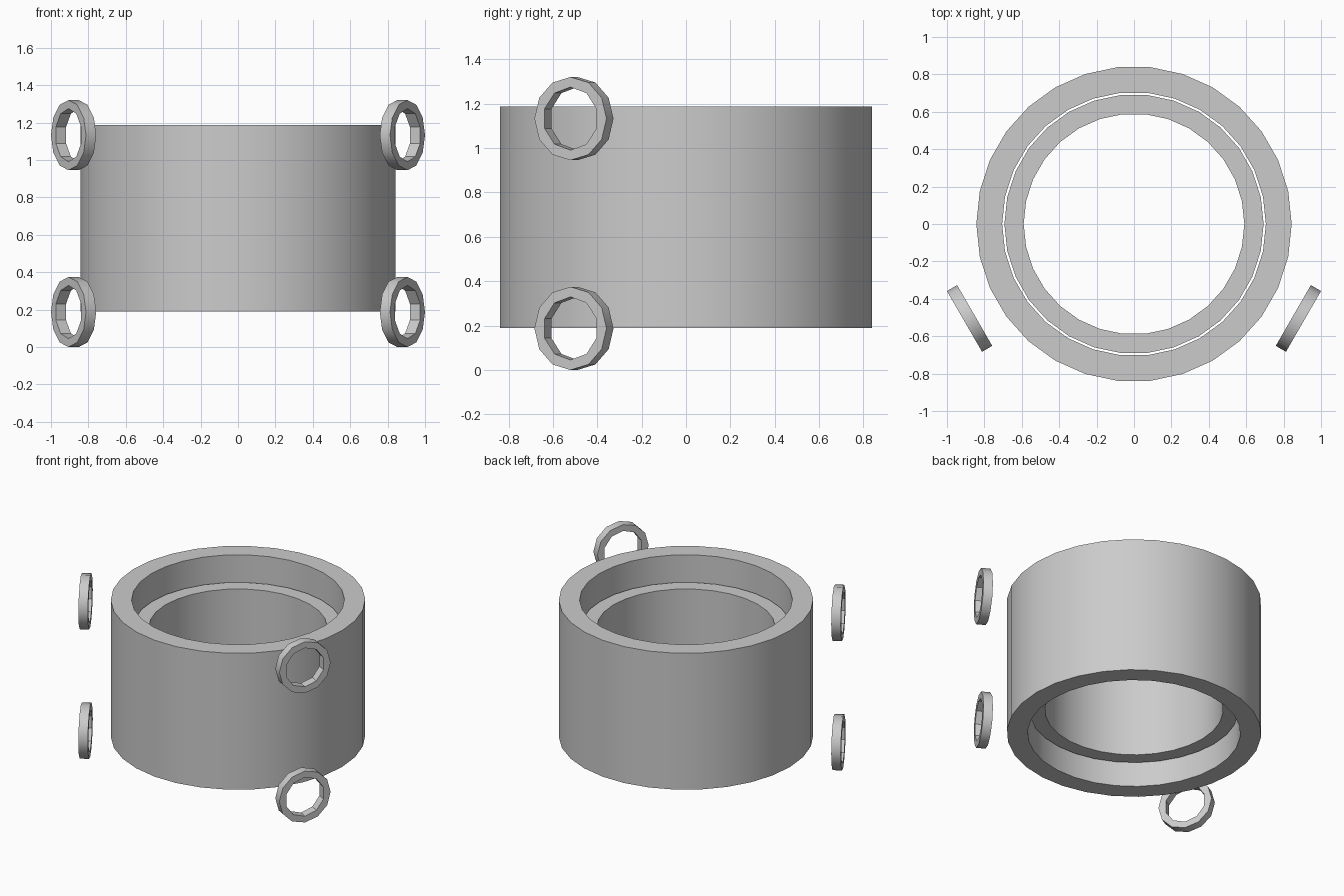
import bpy
import math

cube = bpy.data.objects.get("Cube")
if cube:
    bpy.data.objects.remove(cube, do_unlink=True)

grey = bpy.data.materials.new("light_grey")
grey.use_nodes = True
colour = (0.6, 0.6, 0.6, 1)
grey.diffuse_color = colour
grey.node_tree.nodes["Principled BSDF"].inputs["Base Color"].default_value = colour


def circle(radius, sides, z):
    return [(radius * math.cos(2 * math.pi * i / sides),
             radius * math.sin(2 * math.pi * i / sides), z) for i in range(sides)]


def finish(obj):
    obj.data.materials.append(grey)
    bpy.ops.object.select_all(action='DESELECT')
    obj.select_set(True)
    bpy.context.view_layer.objects.active = obj
    bpy.ops.object.shade_smooth_by_angle(angle=math.radians(33))


def tube(name, outer, inner, bottom, top, sides):
    """Upright tube made from four loops joined by quads."""
    loops = [(outer, bottom), (outer, top), (inner, top), (inner, bottom)]
    verts = [v for r, z in loops for v in circle(r, sides, z)]
    faces = []
    for k in range(4):
        a, b = k * sides, (k + 1) % 4 * sides
        for i in range(sides):
            j = (i + 1) % sides
            faces.append((a + i, a + j, b + j, b + i))
    mesh = bpy.data.meshes.new(name)
    mesh.from_pydata(verts, [], faces)
    obj = bpy.data.objects.new(name, mesh)
    bpy.context.collection.objects.link(obj)
    finish(obj)


def eyelet(name, location, turn):
    """Twelve-sided disc with a ten-sided hole, standing on edge."""
    objs = []
    for part, radius, sides, depth in (("", 0.1875, 12, 0.063),
                                       ("_cutter", 0.142, 10, 0.2)):
        bpy.ops.mesh.primitive_cylinder_add(vertices=sides, radius=radius, depth=depth,
                                            location=location)
        obj = bpy.context.object
        obj.name = name + part
        # Start each polygon on the horizontal axis, then stand it up
        for v in obj.data.vertices:
            x, y, z = v.co
            v.co = (z, y, -x) if sides % 4 == 0 else (z, x, y)
        if obj.data.polygons[0].normal.dot(obj.data.polygons[0].center) < 0:
            obj.data.flip_normals()
        obj.rotation_euler.z = turn
        objs.append(obj)
    ring, cutter = objs
    mod = ring.modifiers.new("hole", 'BOOLEAN')
    mod.operation = 'DIFFERENCE'
    mod.solver = 'EXACT'
    mod.object = cutter
    bpy.ops.object.select_all(action='DESELECT')
    ring.select_set(True)
    bpy.context.view_layer.objects.active = ring
    bpy.ops.object.modifier_apply(modifier=mod.name)
    bpy.data.objects.remove(cutter, do_unlink=True)
    finish(ring)


# Outer sleeve and the shorter ring nested inside it
tube("outer_sleeve", 0.843, 0.705, 0.19, 1.187, 30)
tube("inner_ring", 0.693, 0.59, 0.365, 0.99, 30)

# Four eyelets beside the front of the sleeve
for side, sign in (("left", 1), ("right", -1)):
    for level, z in (("lower", 0.1875), ("upper", 1.133)):
        eyelet(f"{level}_{side}_eyelet", (sign * 0.879, -0.505, z),
               math.radians(-30 * sign))
